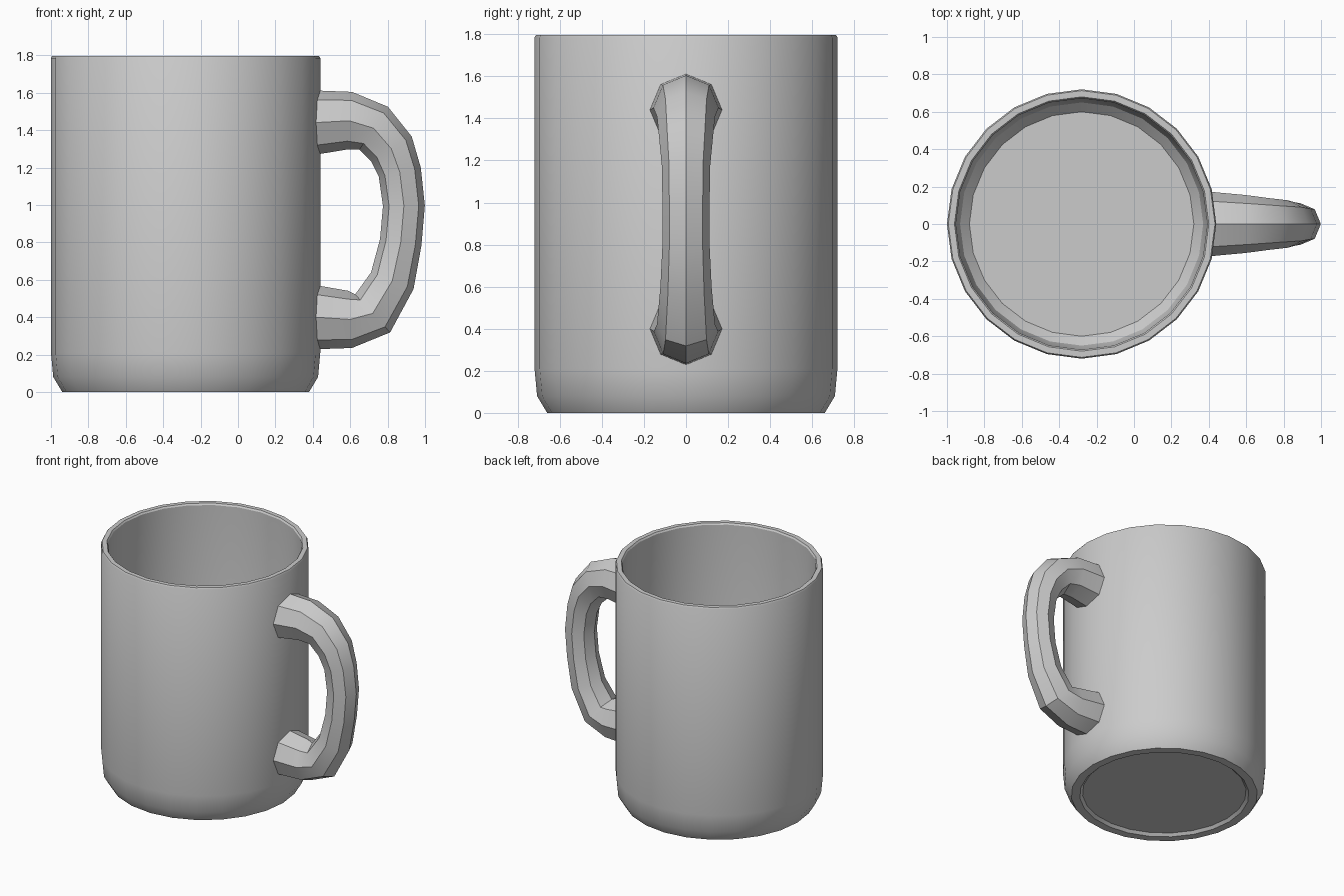
import bpy, bmesh
from math import sin, cos, tau
from mathutils import Vector

if "Cube" in bpy.data.objects:
    bpy.data.objects.remove(bpy.data.objects["Cube"])

CX = -0.28   # mug axis


def make_object(name, rings, centres=None, cap=False):
    """Skin a list of point rings; optionally close both ends."""
    bm = bmesh.new()
    loops = [[bm.verts.new(p) for p in ring] for ring in rings]
    for a, b in zip(loops, loops[1:]):
        n = len(a)
        for i in range(n):
            j = (i + 1) % n
            bm.faces.new((a[i], a[j], b[j], b[i]))
    if cap:
        bm.faces.new(loops[0])
        bm.faces.new(loops[-1])
    bmesh.ops.recalc_face_normals(bm, faces=bm.faces)
    mesh = bpy.data.meshes.new(name)
    bm.to_mesh(mesh)
    bm.free()
    obj = bpy.data.objects.new(name, mesh)
    bpy.context.collection.objects.link(obj)
    bpy.ops.object.select_all(action='DESELECT')
    obj.select_set(True)
    bpy.context.view_layer.objects.active = obj
    bpy.ops.object.shade_smooth_by_angle(angle=0.56)
    return obj


# Mug body: lathe profile (radius, z) from recessed base, up the outside, down the inside
profile = [(0.58, 0.02), (0.60, 0.0), (0.66, 0.0), (0.708, 0.08), (0.72, 0.21),
           (0.72, 1.785), (0.713, 1.797), (0.68, 1.797), (0.672, 1.785),
           (0.67, 0.21), (0.65, 0.12), (0.60, 0.07)]
SIDES = 24
make_object("mug_body", [[(CX + r * cos(tau * i / SIDES), r * sin(tau * i / SIDES), z)
                          for i in range(SIDES)] for r, z in profile], cap=True)

# Handle: tapered octagonal section swept along a path (x, z, radius)
path = [(0.41, 1.44, 0.172), (0.595, 1.45, 0.155), (0.725, 1.41, 0.138),
        (0.82, 1.30, 0.127), (0.865, 1.175, 0.115), (0.887, 0.995, 0.112),
        (0.87, 0.80, 0.112), (0.825, 0.595, 0.122), (0.72, 0.42, 0.138),
        (0.60, 0.388, 0.153), (0.41, 0.40, 0.172)]
rings = []
for k, (x, z, r) in enumerate(path):
    p, q = path[max(k - 1, 0)], path[min(k + 1, len(path) - 1)]
    t = Vector((q[0] - p[0], 0, q[1] - p[1])).normalized()
    if k in (0, len(path) - 1):
        t = Vector((1 if k == 0 else -1, 0, 0))
    out = Vector((-t.z, 0, t.x))
    rings.append([Vector((x, 0, z)) + r * (cos(tau * i / 8) * out + sin(tau * i / 8) * Vector((0, 1, 0)))
                  for i in range(8)])
make_object("handle", rings, cap=True)
